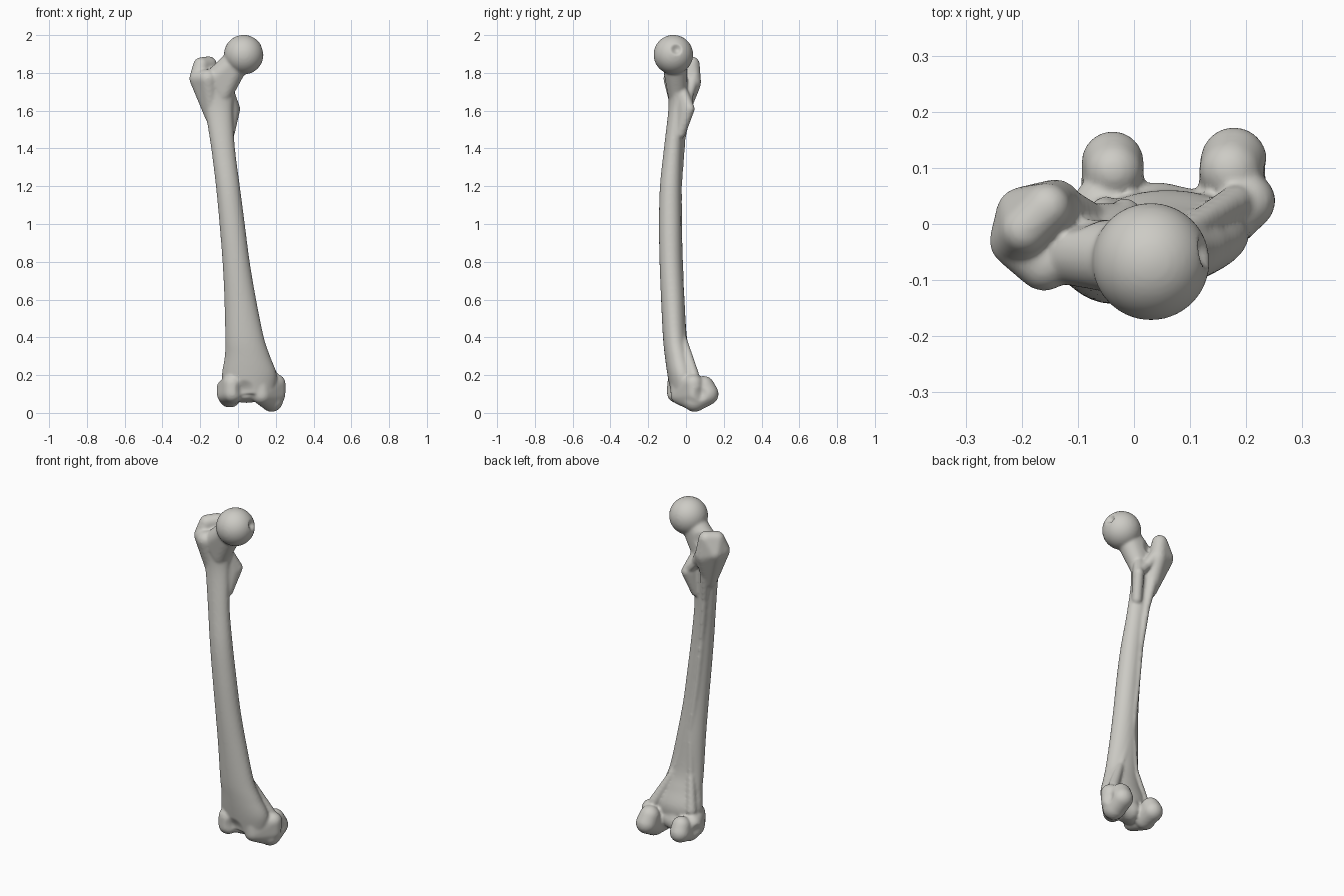
import bpy
import bmesh
import math
from mathutils import Vector, Matrix

old = bpy.data.objects.get("Cube")
if old:
    bpy.data.objects.remove(old, do_unlink=True)

body = bmesh.new()


def merge(part):
    """Add a finished closed part to the bone body."""
    bmesh.ops.recalc_face_normals(part, faces=part.faces[:])
    temp = bpy.data.meshes.new("temp")
    part.to_mesh(temp)
    part.free()
    body.from_mesh(temp)
    bpy.data.meshes.remove(temp)


def hull(*balls):
    """Rounded lump: the convex hull around balls given as (x, y, z, radius)."""
    part = bmesh.new()
    for x, y, z, r in balls:
        bmesh.ops.create_icosphere(part, subdivisions=3, radius=r,
                                   matrix=Matrix.Translation((x, y, z)))
    if len(balls) > 1:
        res = bmesh.ops.convex_hull(part, input=part.verts[:])
        loose = set(res["geom_interior"]) | set(res["geom_unused"])
        bmesh.ops.delete(part, geom=[g for g in loose if isinstance(g, bmesh.types.BMVert)],
                         context='VERTS')
        bmesh.ops.delete(part, geom=[v for v in part.verts if not v.link_faces],
                         context='VERTS')
    merge(part)


def chain(balls):
    """Ridge running through a row of balls."""
    for a, b in zip(balls, balls[1:]):
        hull(a, b)


def catmull(rows, steps):
    """Smoothly interpolate rows of numbers."""
    out = []
    for i in range(len(rows) - 1):
        p = [Vector(rows[min(max(i + k, 0), len(rows) - 1)]) for k in (-1, 0, 1, 2)]
        for s in range(steps):
            t = s / steps
            out.append(p[1] + 0.5 * t * (p[2] - p[0] + t * (
                2 * p[0] - 5 * p[1] + 4 * p[2] - p[3] + t * (3 * (p[1] - p[2]) + p[3] - p[0]))))
    return out + [Vector(rows[-1])]


def loft(stations, sides=40):
    """Closed tube through rows of (z, x min, x max, y min, y max)."""
    part = bmesh.new()
    rings = []
    for z, x0, x1, y0, y1 in catmull(stations, 6):
        ring = []
        for k in range(sides):
            a = 2 * math.pi * k / sides
            ring.append(part.verts.new(((x0 + x1) / 2 + (x1 - x0) / 2 * math.cos(a),
                                        (y0 + y1) / 2 + (y1 - y0) / 2 * math.sin(a), z)))
        rings.append(ring)
    for a, b in zip(rings, rings[1:]):
        for k in range(sides):
            j = (k + 1) % sides
            part.faces.new((a[k], a[j], b[j], b[k]))
    part.faces.new(rings[0][::-1])
    part.faces.new(rings[-1])
    merge(part)


# Shaft, flaring toward both ends
loft([(0.10, -0.07, 0.19, -0.08, 0.05),
      (0.20, -0.085, 0.205, -0.098, 0.06),
      (0.30, -0.070, 0.170, -0.112, 0.03),
      (0.40, -0.068, 0.137, -0.122, 0.005),
      (0.60, -0.072, 0.096, -0.132, -0.008),
      (0.80, -0.082, 0.062, -0.140, -0.020),
      (1.00, -0.098, 0.036, -0.143, -0.025),
      (1.20, -0.117, 0.010, -0.138, -0.027),
      (1.40, -0.142, -0.016, -0.117, -0.020),
      (1.60, -0.175, -0.028, -0.094, 0.0),
      (1.70, -0.205, -0.016, -0.094, 0.008),
      (1.78, -0.215, 0.01, -0.10, 0.0)])

# Rear ridge of the shaft, forking at each end
chain([(-0.13, 0.0, 1.62, 0.03), (-0.105, -0.022, 1.45, 0.02), (-0.075, -0.039, 1.2, 0.018),
       (-0.05, -0.038, 0.95, 0.018), (-0.01, -0.028, 0.65, 0.018)])
chain([(-0.01, -0.028, 0.65, 0.018), (-0.02, -0.018, 0.4, 0.02), (-0.05, 0.02, 0.2, 0.03)])
chain([(-0.01, -0.028, 0.65, 0.018), (0.08, -0.018, 0.4, 0.02), (0.18, 0.04, 0.2, 0.03)])

# Ball head
part = bmesh.new()
bmesh.ops.create_icosphere(part, subdivisions=5, radius=0.1045,
                           matrix=Matrix.Translation((0.03, -0.067, 1.8965)))
merge(part)

# Neck
hull((0.0, -0.062, 1.87, 0.068), (-0.12, -0.05, 1.77, 0.058), (-0.08, -0.045, 1.69, 0.052))

# Greater trochanter
hull((-0.155, 0.03, 1.845, 0.043), (-0.195, -0.01, 1.84, 0.043), (-0.21, -0.03, 1.77, 0.048),
     (-0.20, 0.02, 1.77, 0.046), (-0.14, 0.033, 1.75, 0.047))
hull((-0.21, -0.03, 1.77, 0.048), (-0.16, -0.07, 1.77, 0.05), (-0.14, 0.03, 1.74, 0.048),
     (-0.20, 0.015, 1.76, 0.046), (-0.135, -0.03, 1.57, 0.04))

# Lesser trochanter and the crest leading to it
hull((-0.03, -0.002, 1.6, 0.033), (-0.016, 0.018, 1.61, 0.029),
     (-0.045, -0.03, 1.48, 0.028), (-0.05, -0.02, 1.7, 0.03))
chain([(-0.13, 0.035, 1.76, 0.035), (-0.075, 0.012, 1.68, 0.026), (-0.02, 0.012, 1.62, 0.026)])

# Inner condyle: rear roller, then side and front mass
hull((0.178, 0.113, 0.10, 0.06), (0.172, 0.095, 0.14, 0.056), (0.178, 0.045, 0.066, 0.061))
hull((0.178, 0.05, 0.066, 0.06), (0.20, 0.045, 0.10, 0.052), (0.202, 0.04, 0.155, 0.05),
     (0.125, -0.03, 0.095, 0.052), (0.12, -0.03, 0.15, 0.052))

# Outer condyle: rear roller, then side and front mass
hull((-0.038, 0.11, 0.10, 0.056), (-0.036, 0.095, 0.135, 0.052), (-0.04, 0.04, 0.082, 0.054))
hull((-0.05, 0.04, 0.08, 0.051), (-0.062, 0.03, 0.13, 0.052), (-0.062, 0.0, 0.10, 0.05),
     (-0.03, -0.048, 0.105, 0.053), (-0.03, -0.047, 0.155, 0.053))

# Grooved bridge between the condyles
hull((-0.02, -0.02, 0.12, 0.06), (0.11, 0.0, 0.12, 0.06), (0.045, 0.015, 0.112, 0.06),
     (0.045, -0.02, 0.19, 0.065))

# Fuse the parts into one continuous bone
mesh = bpy.data.meshes.new("thigh_bone")
body.to_mesh(mesh)
body.free()
bone = bpy.data.objects.new("thigh_bone", mesh)
bpy.context.collection.objects.link(bone)
bpy.context.view_layer.objects.active = bone
bone.select_set(True)
remesh = bone.modifiers.new("fuse", 'REMESH')
remesh.mode = 'VOXEL'
remesh.voxel_size = 0.007
soften = bone.modifiers.new("soften", 'SMOOTH')
soften.factor = 0.5
soften.iterations = 9
for mod in ("fuse", "soften"):
    bpy.ops.object.modifier_apply(modifier=mod)


def dent(center, radius, push):
    """Press the surface near a point along a push vector."""
    c, push = Vector(center), Vector(push)
    for v in bone.data.vertices:
        d = (v.co - c).length / radius
        if d < 1:
            v.co += push * (1 - d * d) ** 2


dent((0.13, -0.05, 1.925), 0.035, (-0.02, 0, -0.005))    # pit in the head
dent((-0.10, 0.01, 1.81), 0.05, (0, -0.01, -0.018))      # hollow beside the trochanter
dent((0.035, -0.09, 0.12), 0.06, (0, 0.015, 0))          # kneecap groove
dent((-0.11, 0.05, 0.11), 0.04, (0.01, 0, 0))            # outer side hollow
dent((0.25, 0.08, 0.10), 0.045, (-0.01, 0, 0))           # inner side hollow

# Bone colour
mat = bpy.data.materials.new("bone_grey")
mat.use_nodes = True
colour = (0.61, 0.60, 0.56, 1)
mat.diffuse_color = colour
bsdf = mat.node_tree.nodes["Principled BSDF"]
bsdf.inputs["Base Color"].default_value = colour
bsdf.inputs["Roughness"].default_value = 0.7
bone.data.materials.clear()
bone.data.materials.append(mat)
bpy.ops.object.shade_smooth()
